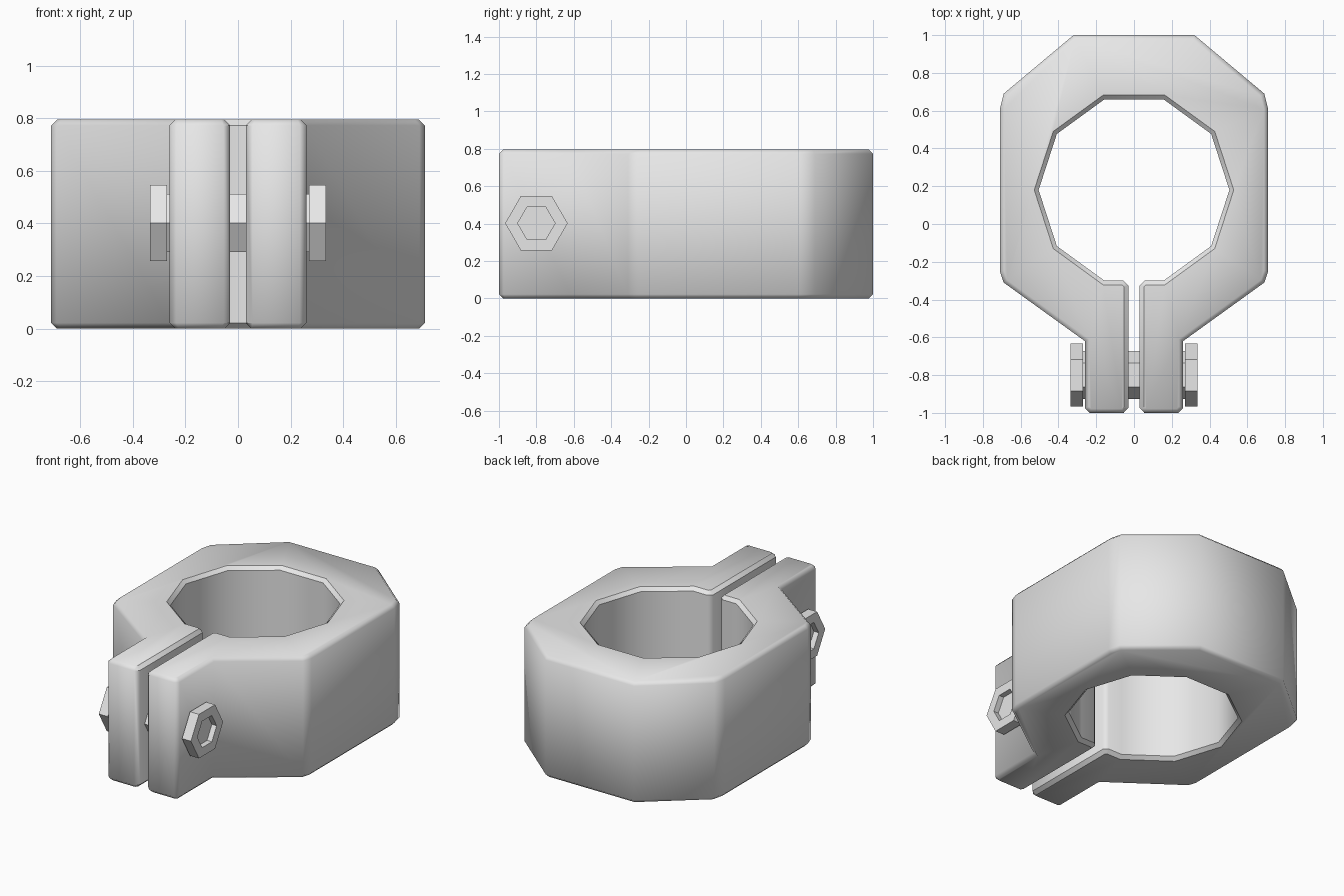
import bpy, bmesh, math

cube = bpy.data.objects.get("Cube")
if cube:
    bpy.data.objects.remove(cube, do_unlink=True)

HEIGHT = 0.795
CHAMFER = 0.022
BOLT_Y, BOLT_Z = -0.80, 0.402

grey = bpy.data.materials.new("plain grey")
grey.use_nodes = True
grey.diffuse_color = (0.8, 0.8, 0.8, 1)
grey.node_tree.nodes["Principled BSDF"].inputs["Base Color"].default_value = (0.8, 0.8, 0.8, 1)


def add_object(name, bm):
    bmesh.ops.recalc_face_normals(bm, faces=bm.faces[:])
    mesh = bpy.data.meshes.new(name)
    bm.to_mesh(mesh)
    bm.free()
    mesh.materials.append(grey)
    obj = bpy.data.objects.new(name, mesh)
    bpy.context.collection.objects.link(obj)
    return obj


def hex_lathe(name, profile):
    """Six-sided solid along x from (x, radius) pairs."""
    bm = bmesh.new()
    rings = []
    for x, r in profile:
        angles = [math.tau * i / 6 for i in range(6)]
        rings.append([bm.verts.new((x, BOLT_Y + r * math.cos(a), BOLT_Z + r * math.sin(a)))
                      for a in angles])
    for a, b in zip(rings, rings[1:]):
        for i in range(6):
            j = (i + 1) % 6
            bm.faces.new((a[i], a[j], b[j], b[i]))
    bm.faces.new(rings[0])
    bm.faces.new(rings[-1])
    return add_object(name, bm)


# Split collar: half outline from the back, around one leg, into the slit and bore
half = [(0.32, 1.0), (0.69, 0.69), (0.71, 0.61), (0.71, -0.25), (0.69, -0.31),
        (0.26, -0.62), (0.26, -0.975), (0.235, -1.0), (0.055, -1.0),
        (0.03, -0.975), (0.03, -0.325), (0.055, -0.30)]
half += [(0.505 * math.cos(math.radians(a)), 0.18 + 0.505 * math.sin(math.radians(a)))
         for a in range(-72, 73, 36)]
outline = half + [(-x, y) for x, y in reversed(half)]

bm = bmesh.new()
base = bm.faces.new([bm.verts.new((x, y, 0)) for x, y in outline])
walls = bmesh.ops.extrude_face_region(bm, geom=[base], use_keep_orig=True)
for v in walls["geom"]:
    if isinstance(v, bmesh.types.BMVert):
        v.co.z = HEIGHT
bmesh.ops.recalc_face_normals(bm, faces=bm.faces[:])
rims = [e for e in bm.edges if abs(e.verts[0].co.z - e.verts[1].co.z) < 0.001]
bmesh.ops.bevel(bm, geom=rims, offset=CHAMFER, segments=1, affect='EDGES')

# Soft outer walls, crisp bore rim and leg joints
for f in bm.faces:
    f.smooth = True
for e in bm.edges:
    mid = (e.verts[0].co + e.verts[1].co) / 2
    level = abs(e.verts[0].co.z - e.verts[1].co.z) < 0.001
    in_bore = math.hypot(mid.x, mid.y - 0.18) < 0.54
    in_slit = abs(mid.x) < 0.06 and mid.y < 0
    if e.calc_face_angle(0) > math.radians(50) or (level and (in_bore or in_slit)):
        e.smooth = False
add_object("clamp_collar", bm)

# Clamping bolt through both legs, with a socketed head at each end
hex_lathe("bolt_shaft", [(-0.28, 0.127), (0.28, 0.127)])
for side, s in (("left", 1), ("right", -1)):
    hex_lathe("bolt_head_" + side,
              [(s * 0.27, 0.167), (s * 0.335, 0.167), (s * 0.335, 0.10), (s * 0.30, 0.10)])
